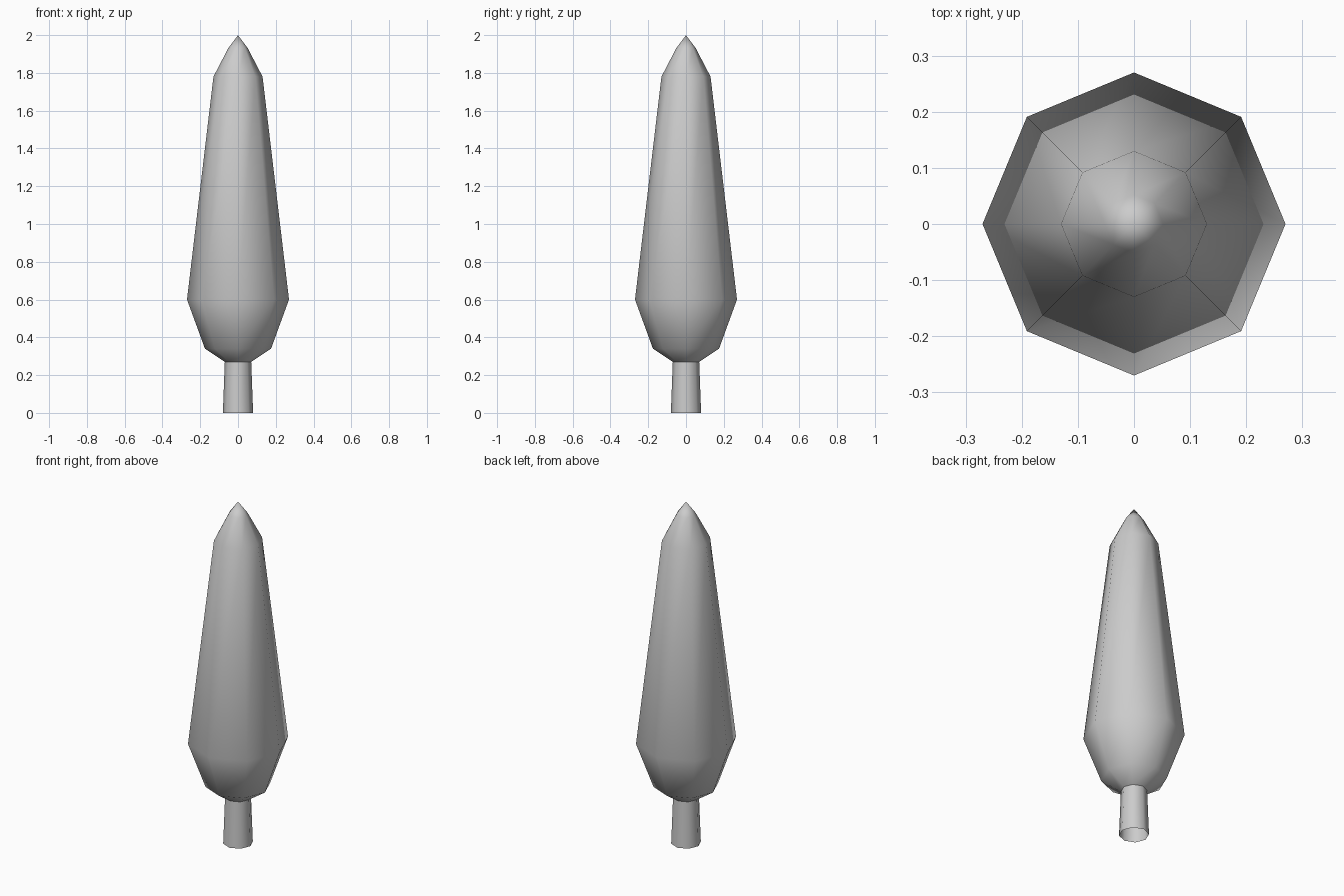
import bpy, bmesh
from math import cos, sin, pi

if "Cube" in bpy.data.objects:
    bpy.data.objects.remove(bpy.data.objects["Cube"])

SIDES = 8


def lathe(name, profile):
    """Revolve (radius, z) points into an open eight-sided shell."""
    bm = bmesh.new()
    rings = []
    for r, z in profile:
        if r == 0:
            rings.append([bm.verts.new((0, 0, z))] * SIDES)
        else:
            rings.append([bm.verts.new((r * cos(2 * pi * i / SIDES),
                                        r * sin(2 * pi * i / SIDES), z))
                          for i in range(SIDES)])
    for low, high in zip(rings, rings[1:]):
        for i in range(SIDES):
            j = (i + 1) % SIDES
            corners = [low[i], low[j], high[j], high[i]]
            face = bm.faces.new(list(dict.fromkeys(corners)))
            face.smooth = True
    bm.normal_update()
    mesh = bpy.data.meshes.new(name)
    bm.to_mesh(mesh)
    bm.free()
    obj = bpy.data.objects.new(name, mesh)
    bpy.context.collection.objects.link(obj)
    return obj


# Tapered trunk, open at the base
lathe("trunk", [(0.08, 0), (0.07, 0.27)])

# Tall pointed foliage
lathe("foliage", [(0.07, 0.27), (0.175, 0.34), (0.27, 0.6),
                  (0.13, 1.78), (0.052, 1.93), (0, 2.0)])
